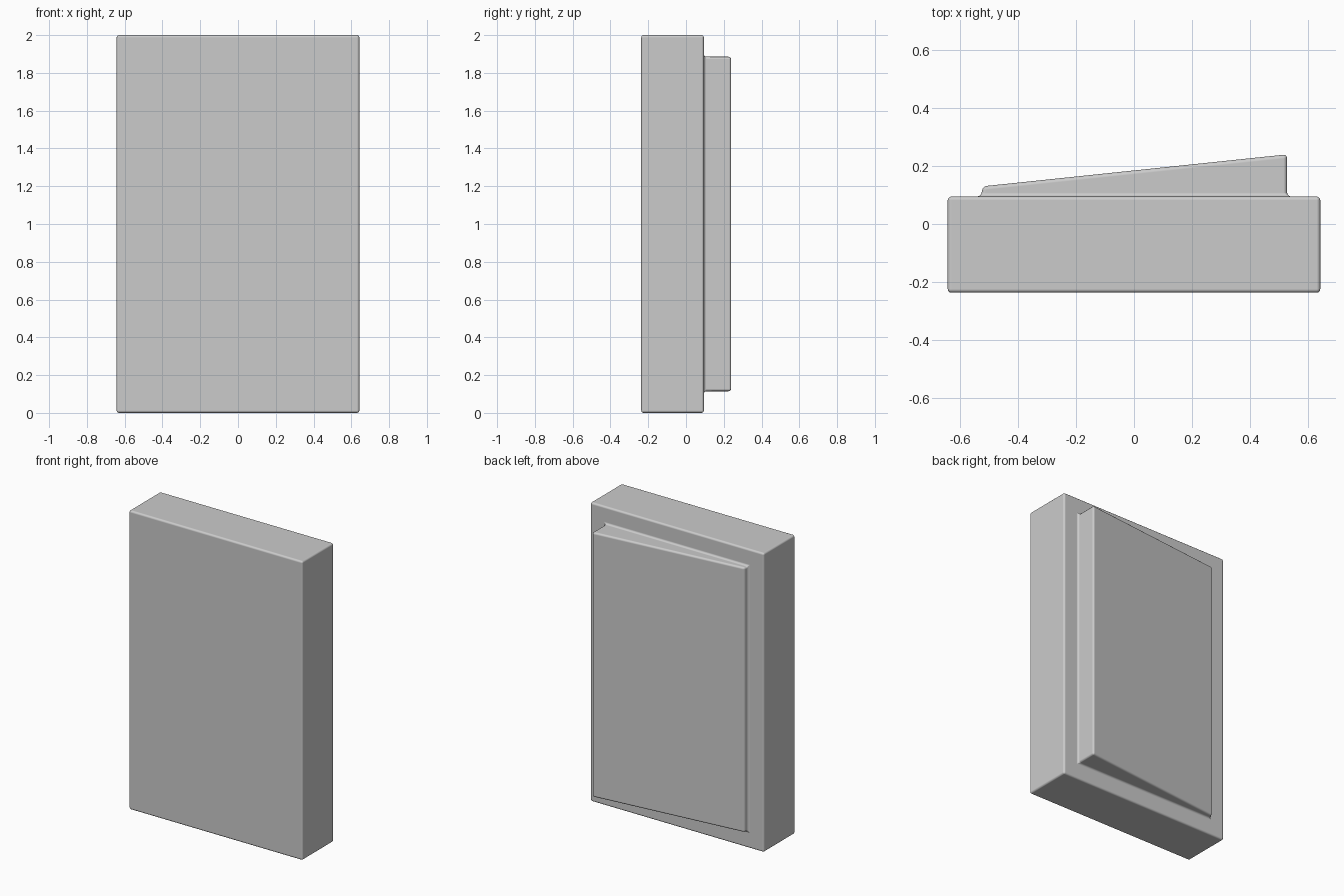
import bpy, bmesh
from mathutils import Matrix

if "Cube" in bpy.data.objects:
    bpy.data.objects.remove(bpy.data.objects["Cube"])

W, H = 1.285, 2.0
FRONT, BACK = -0.237, 0.095
INSET = 0.162

# Slab
bm = bmesh.new()
bmesh.ops.create_cube(bm, size=1)
bmesh.ops.transform(
    bm, verts=bm.verts,
    matrix=Matrix.Translation((0, (FRONT + BACK) / 2, H / 2))
    @ Matrix.Diagonal((W, BACK - FRONT, H, 1)))
bm.normal_update()

# Raised wedge on the back: inset, extrude, then tilt the new face
back = max(bm.faces, key=lambda f: f.calc_center_median().y)
bmesh.ops.inset_region(bm, faces=[back], thickness=INSET)
raised = bmesh.ops.extrude_discrete_faces(bm, faces=[back])["faces"][0]
for v in raised.verts:
    if v.co.x > 0:
        v.co.y = 0.24
    else:
        v.co.y = 0.13
        v.co.x += 0.007
bmesh.ops.recalc_face_normals(bm, faces=bm.faces)

mesh = bpy.data.meshes.new("wedge_backed_panel")
bm.to_mesh(mesh)
bm.free()
panel = bpy.data.objects.new("wedge_backed_panel", mesh)
bpy.context.collection.objects.link(panel)

# Soft rounded edges
bevel = panel.modifiers.new("Bevel", "BEVEL")
bevel.width = 0.013
bevel.segments = 3
bevel.limit_method = "ANGLE"
bevel.harden_normals = True

bpy.context.view_layer.objects.active = panel
panel.select_set(True)
bpy.ops.object.shade_smooth_by_angle()
